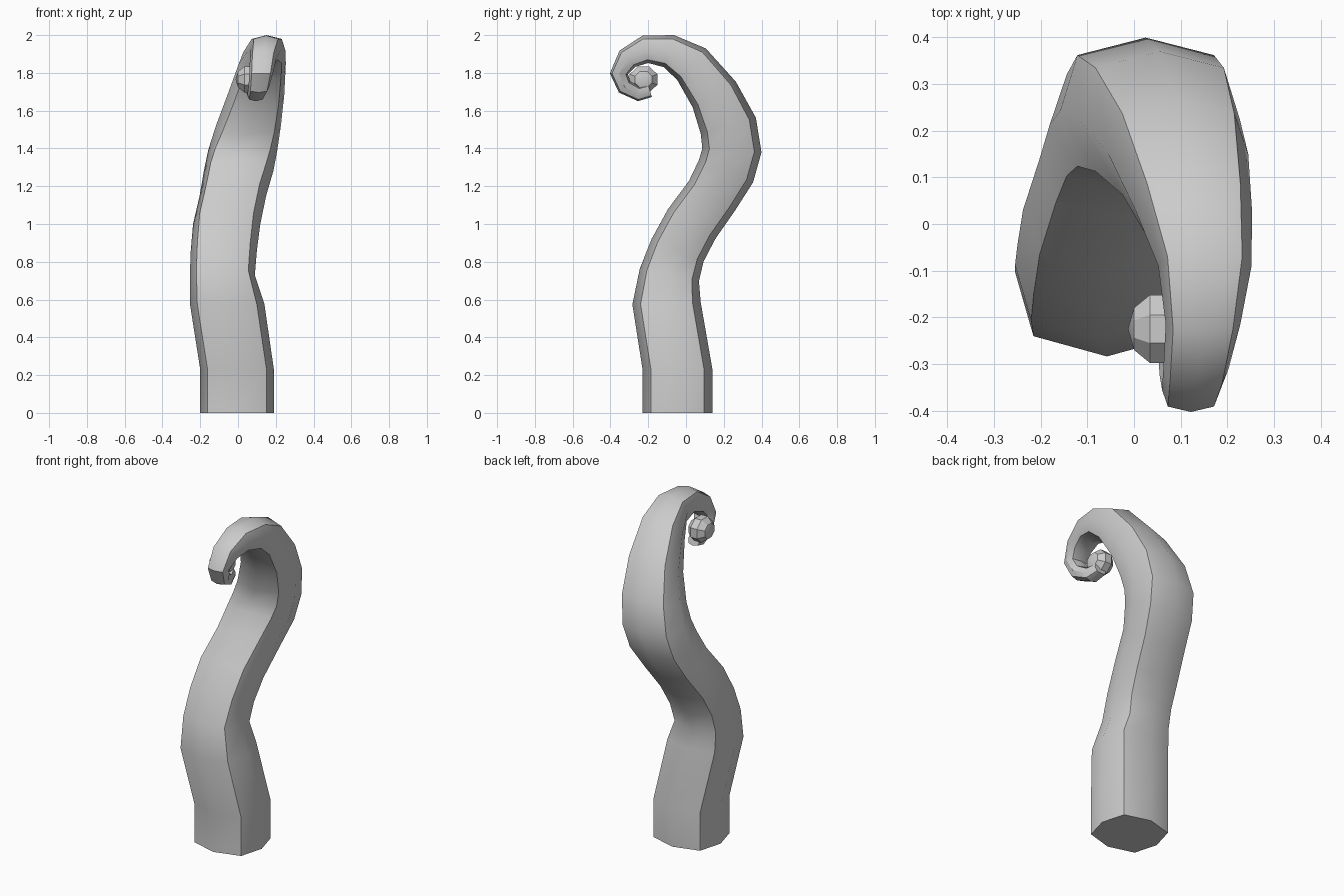
import bpy, bmesh
from math import radians, pi
from mathutils import Vector, Matrix

if "Cube" in bpy.data.objects:
    bpy.data.objects.remove(bpy.data.objects["Cube"])

# Spine stations: x, y, z, sideways radius, front-back radius
SPINE = [
    (-.005, -.045, 0, .195, .185), (-.005, -.045, .23, .195, .185),
    (-.058, -.103, .58, .197, .181), (-.083, -.088, .73, .172, .160),
    (-.075, -.045, .86, .175, .150), (-.060, .030, 1.0, .178, .148),
    (-.027, .138, 1.15, .176, .145), (.003, .212, 1.28, .184, .155),
    (.025, .243, 1.39, .183, .157), (.055, .224, 1.52, .172, .152),
    (.095, .150, 1.685, .150, .133), (.128, .030, 1.845, .125, .113),
    (.152, -.090, 1.915, .100, .089), (.148, -.215, 1.925, .080, .074),
    (.133, -.310, 1.875, .070, .060), (.122, -.355, 1.795, .062, .048),
    (.110, -.325, 1.725, .055, .042), (.095, -.250, 1.688, .045, .038),
    (.080, -.190, 1.705, .038, .034),
]
# Rounded-square octagon section
SECTION = [(1, 0), (.8, .76), (0, 1), (-.8, .76), (-1, 0), (-.8, -.76), (0, -1), (.8, -.76)]


def finish(bm, name, angle):
    bmesh.ops.recalc_face_normals(bm, faces=bm.faces)
    mesh = bpy.data.meshes.new(name)
    bm.to_mesh(mesh)
    bm.free()
    ob = bpy.data.objects.new(name, mesh)
    bpy.context.collection.objects.link(ob)
    bpy.ops.object.select_all(action='DESELECT')
    ob.select_set(True)
    bpy.context.view_layer.objects.active = ob
    bpy.ops.object.shade_smooth_by_angle(angle=radians(angle))
    return ob


# Curling tentacle body: section swept along the spine
bm = bmesh.new()
pts = [Vector(s[:3]) for s in SPINE]
rings = []
for i, s in enumerate(SPINE):
    if i < 2:
        t = Vector((0, 0, 1))
    else:
        a, b = pts[i - 1], pts[min(i + 1, len(pts) - 1)]
        t = (pts[i] - a).normalized() + (b - pts[i]).normalized()
    t.x = 0
    t.normalize()
    side = Vector((1, 0, 0))
    out = t.cross(side)
    rings.append([bm.verts.new(pts[i] + side * u * s[3] + out * v * s[4]) for u, v in SECTION])
for r0, r1 in zip(rings, rings[1:]):
    for k in range(8):
        j = (k + 1) % 8
        bm.faces.new((r0[k], r0[j], r1[j], r1[k]))
bm.faces.new(rings[0])
bm.faces.new(rings[-1])
finish(bm, "tentacle", 36)

# Bulb at the centre of the curl, its axis running sideways
bm = bmesh.new()
xf = (Matrix.Translation((.055, -.225, 1.765)) @ Matrix.Diagonal((.068, .083, .078, 1))
      @ Matrix.Rotation(pi / 2, 4, 'Y') @ Matrix.Rotation(pi / 8, 4, 'Z'))
bmesh.ops.create_uvsphere(bm, u_segments=8, v_segments=5, radius=1, matrix=xf)
finish(bm, "tip_bulb", 30)
